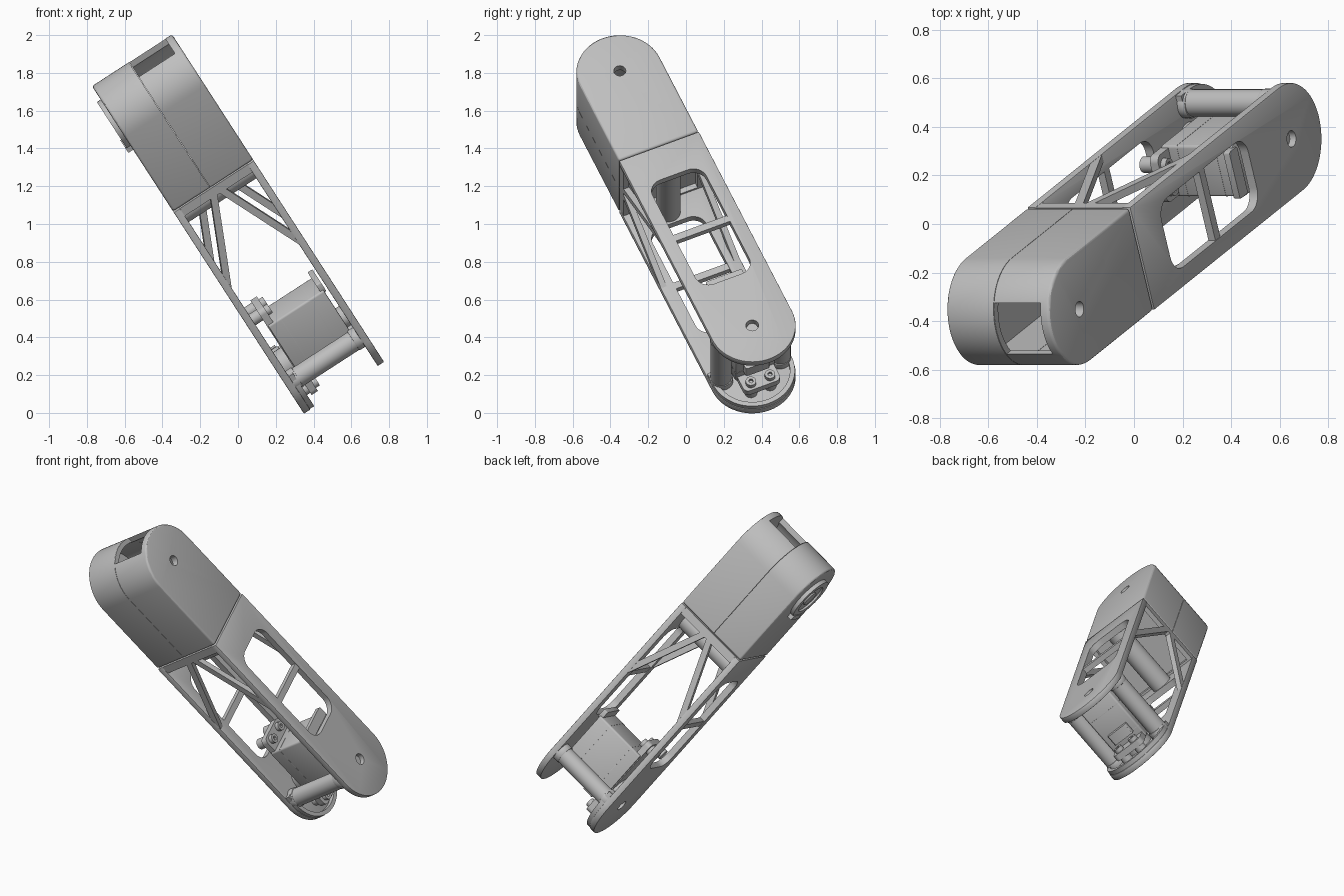
import bpy, bmesh, math
from mathutils import Matrix, Vector

if "Cube" in bpy.data.objects:
    bpy.data.objects.remove(bpy.data.objects["Cube"], do_unlink=True)

# Single grey material
grey = bpy.data.materials.new("plain grey")
grey.use_nodes = True
grey.diffuse_color = (0.52, 0.52, 0.52, 1)
grey.node_tree.nodes["Principled BSDF"].inputs["Base Color"].default_value = (0.52, 0.52, 0.52, 1)

# Tilted frame: local x runs down the link, y to the back, z through the two plates
T = Vector((0.8395, 0, 0.5434)).normalized()
L = Vector((0.498, 0.400, -0.769))
L = (L - T * L.dot(T)).normalized()
V = T.cross(L)
FRAME = Matrix((L, V, T)).transposed().to_4x4()
FRAME.translation = (0, 0, 1.0)

R, END, HALF, SEAM = 0.23, 0.876, 0.2525, -0.357
parts = []


def prism(name, outline, z0, z1):
    """Extrude an xy outline from z0 to z1."""
    bm = bmesh.new()
    face = bm.faces.new([bm.verts.new((x, y, z0)) for x, y in outline])
    top = bmesh.ops.extrude_face_region(bm, geom=[face])["geom"]
    bmesh.ops.translate(bm, vec=(0, 0, z1 - z0), verts=[g for g in top if isinstance(g, bmesh.types.BMVert)])
    bmesh.ops.recalc_face_normals(bm, faces=bm.faces)
    mesh = bpy.data.meshes.new(name)
    bm.to_mesh(mesh)
    bm.free()
    obj = bpy.data.objects.new(name, mesh)
    bpy.context.collection.objects.link(obj)
    obj.matrix_world = FRAME
    mesh.materials.append(grey)
    parts.append(obj)
    return obj


def rounded(x0, x1, y0, y1, r, n=8):
    """Rounded rectangle outline."""
    pts = []
    for cx, cy, a0 in ((x1 - r, y1 - r, 0), (x0 + r, y1 - r, 90), (x0 + r, y0 + r, 180), (x1 - r, y0 + r, 270)):
        for i in range(n + 1):
            a = math.radians(a0 + 90 * i / n)
            pts.append((cx + r * math.cos(a), cy + r * math.sin(a)))
    return pts


def rect(x0, x1, y0, y1):
    return [(x0, y0), (x1, y0), (x1, y1), (x0, y1)]


def circle(x, y, r, n=32):
    return [(x + r * math.cos(2 * math.pi * i / n), y + r * math.sin(2 * math.pi * i / n)) for i in range(n)]


def tongue(start, end, r, n=32):
    """Outline with a square end at start and a round end about the point end."""
    s = 1 if end > start else -1
    arc = [(end + s * r * math.cos(a), r * math.sin(a))
           for a in (math.pi * (i / n - 0.5) for i in range(n + 1))]
    return [(start, -r)] + arc + [(start, r)]


def apply(obj, kind, **settings):
    mod = obj.modifiers.new(kind.lower(), kind)
    for key, value in settings.items():
        setattr(mod, key, value)
    bpy.context.view_layer.update()
    with bpy.context.temp_override(object=obj, active_object=obj, selected_objects=[obj]):
        bpy.ops.object.modifier_apply(modifier=mod.name)


def bevel(obj, width, segments=3):
    apply(obj, "BEVEL", width=width, segments=segments, limit_method="ANGLE", angle_limit=math.radians(40))


def cut(obj, outline, z0, z1):
    cutter = prism("cutter", outline, z0, z1)
    cutter.hide_render = True
    apply(obj, "BOOLEAN", operation="DIFFERENCE", solver="EXACT", object=cutter)
    parts.remove(cutter)
    bpy.data.objects.remove(cutter, do_unlink=True)


# Upper housing: hollow shell in two halves with an opening in the round end
housing = prism("upper_housing", tongue(SEAM - 0.004, -END, R), -HALF, HALF)
bevel(housing, 0.014)
cut(housing, tongue(SEAM - 0.034, -END, R - 0.03), -0.222, 0.21)
cut(housing, rect(-1.3, -0.93, -0.115, 0.115), -0.017, 0.21)
cut(housing, rect(-1.3, 0, -0.5, 0.5), -0.0205, -0.0185)
cut(housing, circle(-END, 0, 0.032), 0.15, 0.4)

# Pivot cover and its clip on the housing's left plate
cover = prism("pivot_cover", circle(-END, 0, 0.145, 48), -HALF - 0.024, -HALF + 0.01)
cut(cover, circle(-END, 0, 0.10, 40), -HALF - 0.05, -HALF - 0.012)
prism("pivot_hub", circle(-END, 0, 0.05), -HALF - 0.02, -HALF)
prism("cover_clip", rect(-0.75, -0.715, -0.06, 0.06), -HALF - 0.03, -HALF + 0.01)

# Side plates of the lower frame, each with a long window crossed by a bar, and a pivot hole
for name, side in (("upper_side_plate", 1), ("lower_side_plate", -1)):
    lo, hi = sorted((side * (HALF - 0.04), side * HALF))
    plate = prism(name, tongue(SEAM, END, R), lo, hi)
    bevel(plate, 0.004, 2)
    cut(plate, rounded(-0.16, 0.555, -0.155, 0.155, 0.075), -0.4, 0.4)
    cut(plate, circle(END, 0, 0.034), -0.4, 0.4)
    prism(name + "_bar", rect(0.185, 0.225, -0.165, 0.165), lo + 0.003, hi - 0.003)

# Raised rim around the round end of the lower plate
rim = prism("lower_plate_rim", tongue(0.80, END, R - 0.004), -0.215, -0.185)
cut(rim, tongue(0.70, END, R - 0.03), -0.4, 0.4)

# Closed collar where the frame meets the housing
collar = prism("frame_collar", rect(SEAM, -0.305, -R + 0.002, R - 0.002), -HALF + 0.03, HALF - 0.03)
cut(collar, rect(-0.335, 0, -R + 0.03, R - 0.03), -0.20, 0.20)


def strut(name, a, b, y0, y1, width):
    """Flat bar between two (x, z) points, spanning y0 to y1."""
    d = Vector((b[0] - a[0], b[1] - a[1]))
    c, s = d.normalized()
    h = width / 2
    obj = prism(name, rect(0, d.length, -h, h), -y1, -y0)
    # Lay the bar in the xz plane, with its thickness along y
    place = Matrix(((c, -s, 0, a[0]), (0, 0, -1, 0), (s, c, 0, a[1]), (0, 0, 0, 1)))
    obj.data.transform(place)


# V trusses on the front and back, and round cross bars at the lower end
for name, s in (("front", -1), ("back", 1)):
    y0, y1 = sorted((s * (R - 0.035), s * (R - 0.002)))
    for half, t in (("upper", 1), ("lower", -1)):
        strut(f"{name}_{half}_truss", (-0.325, t * 0.02), (0.19, t * 0.232), y0, y1, 0.038)
        lo, hi = sorted((t * 0.175, t * 0.22))
        flare = prism(f"{name}_{half}_bar_flare", circle(0.855, s * 0.168, 0.061), lo, hi)
        bevel(flare, 0.005, 2)
    prism(f"{name}_cross_bar", circle(0.855, s * 0.171, 0.056), -0.22, 0.22)

# Centre post close to the collar
prism("centre_post", circle(-0.235, 0, 0.065), -0.23, 0.23)

# Servo: case, mounting flange, screws, output shaft and cable block
case = prism("servo_case", rounded(0.54, 0.92, -0.115, 0.115, 0.012, 3), -0.16, 0.19)
bevel(case, 0.005, 2)
for name, z in (("lower", -0.085), ("upper", 0.10)):
    prism(f"servo_{name}_joint", rounded(0.539, 0.921, -0.116, 0.116, 0.012, 3), z, z + 0.003)
flange = prism("servo_flange", rounded(0.445, 1.025, -0.105, 0.105, 0.03), -0.165, -0.125)
for x in (0.485, 0.985):
    for y in (-0.055, 0.055):
        cut(flange, circle(x, y, 0.012, 16), -0.3, 0)
        screw = prism("flange_screw", circle(x, y, 0.028, 20), -0.135, -0.10)
        cut(screw, circle(x, y, 0.013, 6), -0.115, 0)
        prism("screw_boss", circle(x, y, 0.034, 20), -0.225, -0.16)
prism("servo_gear_cover", circle(0.83, 0, 0.09), -0.22, -0.155)
prism("servo_shaft", circle(END, 0, 0.03), 0.18, 0.225)
prism("cable_block", rounded(0.91, 0.955, -0.07, 0.07, 0.012, 3), -0.09, -0.02)
prism("servo_tab", rounded(0.495, 0.56, -0.105, 0.105, 0.012, 3), 0.17, 0.2)

# Smooth round surfaces, keeping the edges sharp
bpy.ops.object.select_all(action="DESELECT")
for obj in parts:
    obj.select_set(True)
bpy.context.view_layer.objects.active = parts[0]
bpy.ops.object.shade_smooth_by_angle(angle=math.radians(30))
